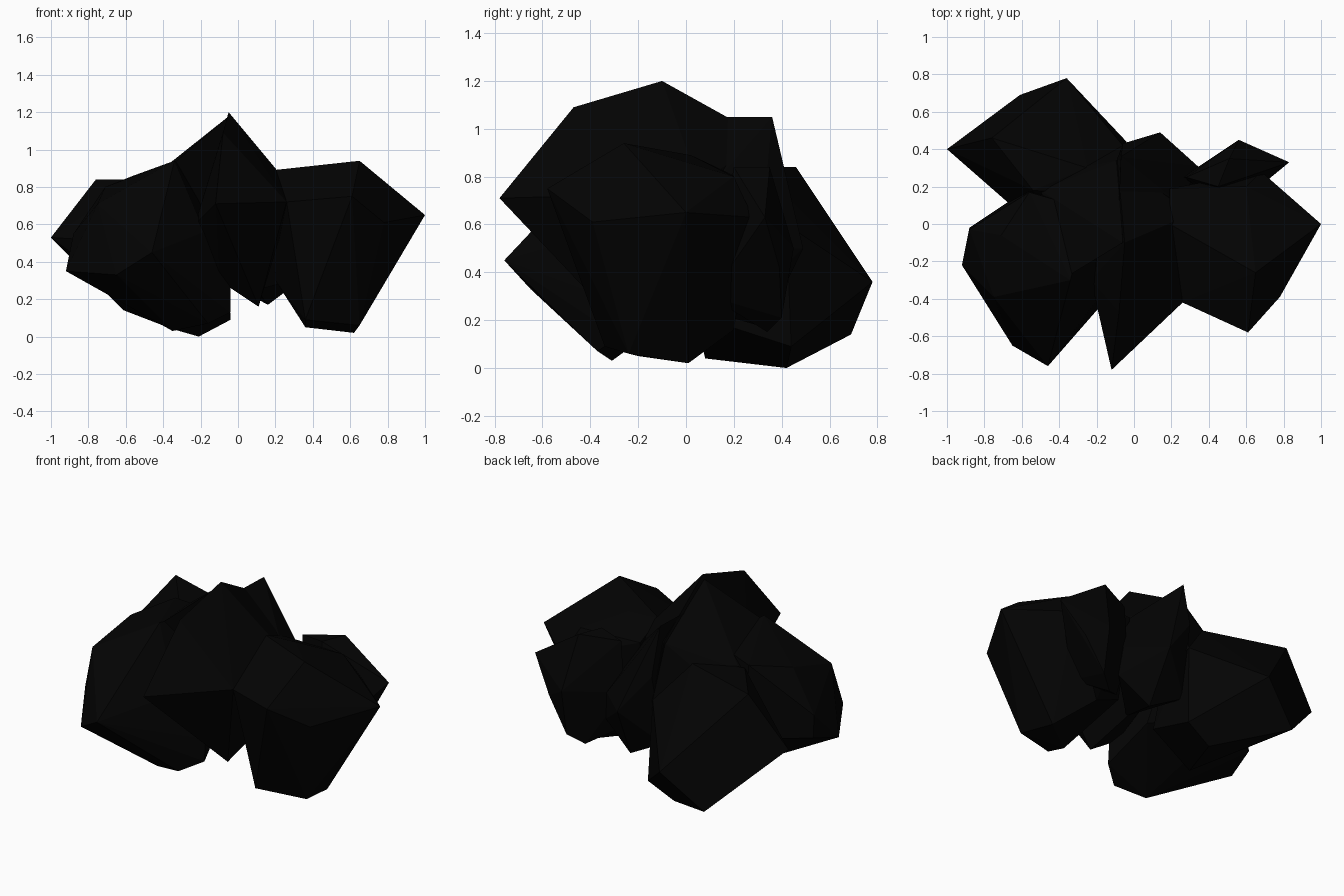
import bpy, bmesh

black = bpy.data.materials.new("black")
black.diffuse_color = (0.001, 0.001, 0.001, 1)


def lobe(name, corners):
    """Faceted convex chunk stretched over a few corner points."""
    bm = bmesh.new()
    for c in corners:
        bm.verts.new(c)
    res = bmesh.ops.convex_hull(bm, input=bm.verts)
    loose = {g for g in res["geom_interior"] + res["geom_unused"]
             if isinstance(g, bmesh.types.BMVert)}
    bmesh.ops.delete(bm, geom=list(loose), context='VERTS')
    bmesh.ops.recalc_face_normals(bm, faces=bm.faces)
    me = bpy.data.meshes.new(name)
    bm.to_mesh(me)
    bm.free()
    me.materials.append(black)
    ob = bpy.data.objects.new(name, me)
    bpy.context.collection.objects.link(ob)
    return ob


# tall central ridge
center = lobe("rock_cluster", [
    (-.05, -.10, 1.20), (-.08, -.47, 1.09), (-.09, .35, .95), (-.12, -.78, .71),
    (.26, -.42, .72), (.30, .05, .78), (.11, -.26, .16), (-.10, -.27, .30),
    (-.23, -.30, .60), (-.06, .42, .60), (.10, .30, .30)])

# slope from the ridge down to the left chunks
saddle = lobe("saddle", [
    (-.50, .18, .82), (-.34, -.27, .93), (-.06, -.10, 1.17), (-.09, .34, .94),
    (-.25, .31, .83), (-.06, .42, .60), (-.05, .05, .40), (-.45, .05, .50)])

# block behind the ridge
back = lobe("back_lobe", [
    (-.07, .36, 1.05), (-.08, .12, 1.05), (.34, .31, .50), (.14, .49, .50),
    (-.06, .43, .75), (.16, .33, .17), (.36, .29, .32), (-.08, .35, .30),
    (.10, .05, .25), (.25, .10, .75)])

# right chunk
right = lobe("right_lobe", [
    (.65, -.26, .94), (.39, .02, .89), (.19, .00, .89), (1, 0, .65),
    (.61, -.58, .75), (.78, -.39, .61), (.62, .01, .02), (.65, -.24, .06),
    (.47, -.20, .05), (.36, -.20, .05), (.36, -.34, .09), (.26, -.42, .72),
    (.19, .19, .81), (.60, .20, .80), (.68, .28, .63), (.45, .20, .16),
    (.20, .10, .30)])

# small back right wedge
back_right = lobe("back_right_lobe", [
    (.51, .35, .84), (.83, .33, .63), (.56, .45, .50), (.69, .39, .42),
    (.56, .40, .21), (.47, .34, .15), (.45, .20, .84), (.28, .25, .82),
    (.26, .25, .50), (.30, .20, .25), (.55, .10, .30)])

# front left chunk
front_left = lobe("front_left_lobe", [
    (-.92, -.22, .35), (-.46, -.76, .45), (-.65, -.65, .33), (-.88, -.02, .41),
    (-.88, -.03, .55), (-.75, -.39, .71), (-.71, -.06, .80), (-.56, .17, .86),
    (-.34, -.30, .94), (-.35, -.31, .03), (-.16, -.37, .07), (-.04, -.28, .13),
    (-.04, -.27, .27), (-.18, -.38, .56), (-.25, .08, .90), (-.10, 0, .30),
    (-.55, .20, .40)])

# back left chunk
back_left = lobe("back_left_lobe", [
    (-.76, .46, .84), (-1, .40, .53), (-.61, .69, .14), (-.36, .78, .36),
    (-.21, .42, 0), (-.04, .44, .09), (-.35, .08, .04), (-.52, -.02, .50),
    (-.06, .42, .60), (-.54, .18, .84), (-.25, .30, .84), (-.06, .10, .20),
    (-.15, .15, .80)])

# fuse the chunks into one shell
parts = [saddle, back, right, back_right, front_left, back_left]
for p in parts:
    mod = center.modifiers.new("fuse_" + p.name, 'BOOLEAN')
    mod.operation = 'UNION'
    mod.solver = 'EXACT'
    mod.object = p
dg = bpy.context.evaluated_depsgraph_get()
fused = bpy.data.meshes.new_from_object(center.evaluated_get(dg))
center.modifiers.clear()
center.data = fused
for p in parts:
    bpy.data.objects.remove(p)
